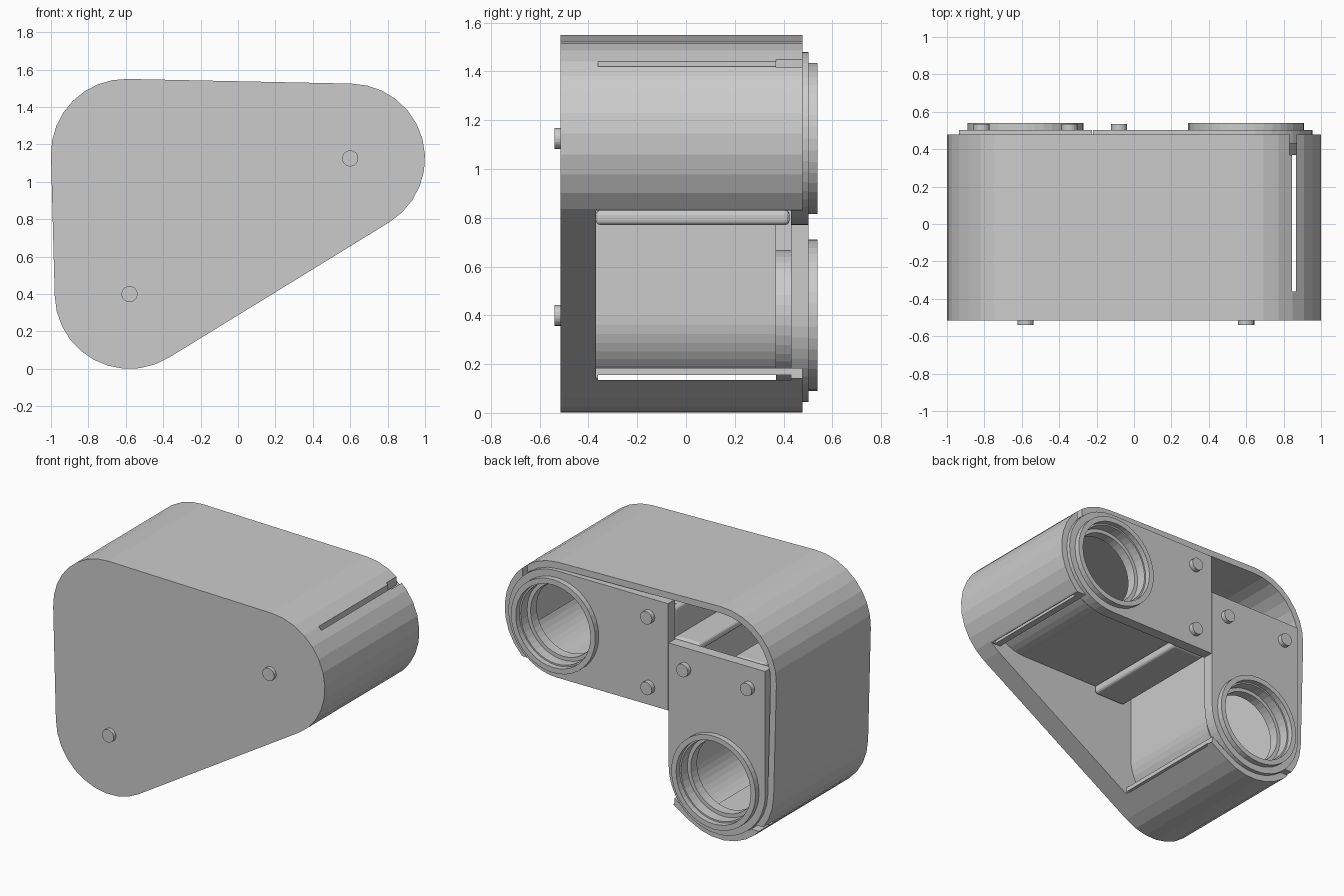
import bpy, bmesh
from math import atan2, cos, sin, pi, tau, ceil

if "Cube" in bpy.data.objects:
    bpy.data.objects.remove(bpy.data.objects["Cube"])

grey = bpy.data.materials.new("light_grey")
grey.use_nodes = True
colour = (0.6, 0.6, 0.6, 1)
grey.diffuse_color = colour
grey.node_tree.nodes["Principled BSDF"].inputs["Base Color"].default_value = colour

FLOOR = -0.37                       # inside of the front wall
CORNERS = [(0.6, 1.125), (-0.6, 1.15), (-0.58, 0.4)]


def arc(cx, cz, r, a0, a1, n):
    return [(cx + r * cos(a0 + (a1 - a0) * i / n), cz + r * sin(a0 + (a1 - a0) * i / n))
            for i in range(n + 1)]


def circle(c, r, n=32):
    return arc(c[0], c[1], r, 0, tau, n)[:-1]


def box(x0, x1, z0, z1):
    return [(x0, z0), (x1, z0), (x1, z1), (x0, z1)]


def rounded_triangle(r):
    pts = []
    for i, c in enumerate(CORNERS):
        prev, nxt = CORNERS[i - 1], CORNERS[(i + 1) % 3]
        a0 = atan2(-(c[0] - prev[0]), c[1] - prev[1])
        a1 = atan2(-(nxt[0] - c[0]), nxt[1] - c[1])
        while a1 < a0:
            a1 += tau
        pts += arc(c[0], c[1], r, a0, a1, ceil((a1 - a0) / 0.22))
    return pts


def prism(name, outline, y0, y1, bevel=0):
    """Extrude an (x, z) outline along y."""
    bm = bmesh.new()
    face = bm.faces.new([bm.verts.new((x, y0, z)) for x, z in outline])
    new = bmesh.ops.extrude_face_region(bm, geom=[face])["geom"]
    verts = [v for v in new if isinstance(v, bmesh.types.BMVert)]
    bmesh.ops.translate(bm, verts=verts, vec=(0, y1 - y0, 0))
    if bevel:
        bmesh.ops.bevel(bm, geom=bm.edges[:], offset=bevel, segments=3,
                        profile=0.5, affect='EDGES')
    bmesh.ops.recalc_face_normals(bm, faces=bm.faces[:])
    mesh = bpy.data.meshes.new(name)
    bm.to_mesh(mesh)
    bm.free()
    mesh.materials.append(grey)
    ob = bpy.data.objects.new(name, mesh)
    bpy.context.collection.objects.link(ob)
    return ob


def cut(ob, *shapes):
    """Subtract extruded outlines from an object."""
    for shape in shapes:
        cutter = prism("cutter", *shape)
        mod = ob.modifiers.new("cut", 'BOOLEAN')
        mod.operation, mod.solver, mod.object = 'DIFFERENCE', 'EXACT', cutter
        bpy.context.view_layer.update()
        graph = bpy.context.evaluated_depsgraph_get()
        mesh = bpy.data.meshes.new_from_object(ob.evaluated_get(graph))
        ob.modifiers.clear()
        ob.data = mesh
        bpy.data.objects.remove(cutter)


# Thin slots running tangent to the two round chambers
right_slot = (box(0.845, 0.866, 0.7, 1.6), -0.36, 0.43)
lower_slot = (box(-1.1, -0.2, 0.135, 0.155), -0.36, 0.43)

# Outer shell with open back and diagonal window
shell = prism("outer_shell", rounded_triangle(0.4), -0.515, 0.478)
cut(shell,
    (rounded_triangle(0.357), FLOOR, 0.7),
    (box(-0.25, 1.1, 0.14, 0.83), FLOOR, 0.7),
    right_slot, lower_slot,
    (box(0.832, 0.87, 1.3, 1.6), 0.37, 0.7),
    (box(-1.1, -0.8, 0.13, 0.165), 0.37, 0.7))

# Front pegs
for c, side in ((CORNERS[0], "upper"), (CORNERS[2], "lower")):
    prism(side + "_front_peg", circle(c, 0.043, 20), -0.54, -0.5)


def chamber(side, centre, place, slot):
    """One chamber: u runs along its length, v is positive on the window side."""
    def shape(uv):
        return [place(u, v) for u, v in uv]

    # Channel wall
    outer = arc(0, 0, 0.295, pi / 2, 3 * pi / 2, 24)
    inner = arc(0, 0, 0.265, 3 * pi / 2, pi / 2, 24)
    wall = [(0.8, 0.295)] + outer + [(0.8, -0.295), (0.8, -0.265)] + inner + [(0.8, 0.265)]
    channel = prism(side + "_channel", shape(wall), FLOOR - 0.01, 0.37)
    cut(channel, slot)

    # Back plate with bore
    plate_shape = [(0.82, 0.355)] + arc(0, 0, 0.355, pi / 2, 3 * pi / 2, 24) + [(0.82, -0.355)]
    plate = prism(side + "_back_plate", shape(plate_shape), 0.43, 0.503)
    cut(plate, (circle(centre, 0.265, 40), 0.3, 0.7))

    # Raised rim and inner collar
    rim = prism(side + "_rim", circle(centre, 0.31, 40), 0.5, 0.54)
    cut(rim, (circle(centre, 0.275, 40), 0.3, 0.7))
    collar = prism(side + "_collar", circle(centre, 0.268, 40), 0.37, 0.435)
    cut(collar, (circle(centre, 0.24, 40), 0.3, 0.7))

    # Plate pegs
    for i, v in enumerate((-0.235, 0.235)):
        prism(f"{side}_plate_peg_{i + 1}", circle(place(0.68, v), 0.043, 20), 0.49, 0.535)

    # Rounded lip closing half of the channel mouth
    prism(side + "_mouth_lip", shape(box(0.77, 0.82, -0.295, -0.07)), FLOOR, 0.425, 0.02)


chamber("upper", CORNERS[0], lambda u, v: (0.6 - u, 1.125 - v), right_slot)
chamber("lower", CORNERS[2], lambda u, v: (v - 0.58, 0.4 + u), lower_slot)

# Rounded rails beside the window
prism("upper_rail", box(-0.22, 0.02, 0.77, 0.832), FLOOR, 0.425, 0.02)
prism("lower_rail", box(-0.40, -0.17, 1.18, 1.23), FLOOR, 0.425, 0.02)
